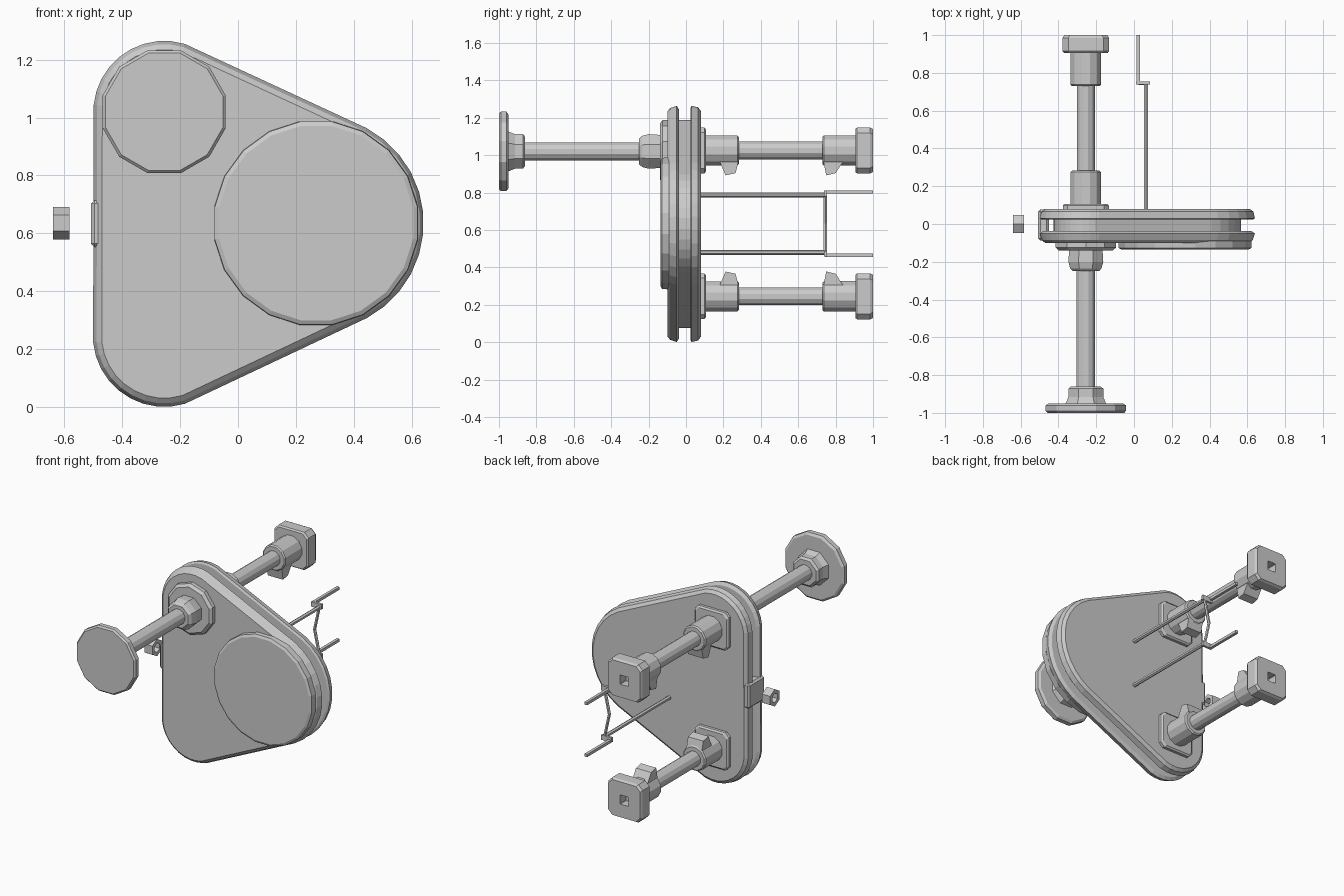
import bpy, bmesh, math
from mathutils import Vector

if "Cube" in bpy.data.objects:
    bpy.data.objects.remove(bpy.data.objects["Cube"])

TOP, LOW, BIG = (-0.255, 1.02), (-0.255, 0.247), (0.27, 0.635)
MID_Z = 0.6335


def loft(name, rings, along_x=False, closed=False):
    """Skin rings [(depth, [(u, z), ...]), ...] along y (or x)."""
    bm = bmesh.new()
    loops = []
    for d, pts in rings:
        loops.append([bm.verts.new((d, u, z) if along_x else (u, d, z)) for u, z in pts])
    n = len(loops[0])
    pairs = list(zip(loops, loops[1:]))
    if closed:
        pairs.append((loops[-1], loops[0]))
    else:
        bm.faces.new(loops[0])
        bm.faces.new(loops[-1])
    for a, b in pairs:
        for i in range(n):
            j = (i + 1) % n
            bm.faces.new((a[i], a[j], b[j], b[i]))
    bmesh.ops.recalc_face_normals(bm, faces=bm.faces)
    me = bpy.data.meshes.new(name)
    bm.to_mesh(me)
    bm.free()
    ob = bpy.data.objects.new(name, me)
    bpy.context.collection.objects.link(ob)
    return ob


def circle(c, r, n):
    return [(c[0] + r * math.cos((i + 0.5) * math.tau / n),
             c[1] + r * math.sin((i + 0.5) * math.tau / n)) for i in range(n)]


def turned(name, c, n, profile):
    return loft(name, [(y, circle(c, r, n)) for y, r in profile])


def square(c, h, k):
    """Square with chamfered corners: half size h, chamfer k."""
    s = [(h, -h + k), (h, h - k), (h - k, h), (-h + k, h),
         (-h, h - k), (-h, -h + k), (-h + k, -h), (h - k, -h)]
    return [(c[0] + x, c[1] + z) for x, z in s]


def outline(inset, n=32):
    """Rounded triangle wrapped round the three wheel circles."""
    circles = [(TOP, 0.245), (LOW, 0.247), (BIG, 0.372)]
    pts = []
    for i in range(n):
        a = (i + 0.5) * math.tau / n
        d = (math.cos(a), math.sin(a))
        c, r = max(circles, key=lambda q: q[0][0] * d[0] + q[0][1] * d[1] + q[1])
        pts.append((c[0] + (r - inset) * d[0], c[1] + (r - inset) * d[1]))
    return pts


def box(name, lo, hi, bevel=0.0):
    pts = [(lo[0], lo[2]), (hi[0], lo[2]), (hi[0], hi[2]), (lo[0], hi[2])]
    ob = loft(name, [(lo[1], pts), (hi[1], pts)])
    if bevel:
        m = ob.modifiers.new("bevel", 'BEVEL')
        m.width, m.segments = bevel, 1
    return ob


def bar(name, a, b, r, n=6):
    """Straight rod between two points."""
    a, b = Vector(a), Vector(b)
    bpy.ops.mesh.primitive_cylinder_add(vertices=n, radius=r, depth=(b - a).length,
                                        location=(a + b) / 2)
    ob = bpy.context.object
    ob.name = name
    ob.rotation_euler = (b - a).to_track_quat('Z', 'Y').to_euler()


# Body: two bevelled plates with a recessed belt core between them
loft("front_plate", [(-0.10, outline(0.03)), (-0.085, outline(0.012)),
                     (-0.05, outline(0.0)), (-0.037, outline(0.02))])
loft("belt_core", [(-0.04, outline(0.075)), (0.03, outline(0.075))])
loft("back_plate", [(0.023, outline(0.012)), (0.03, outline(0.0)),
                    (0.065, outline(0.008)), (0.08, outline(0.028))])

# Raised wheel covers on the front
turned("large_cover", BIG, 20, [(-0.09, 0.357), (-0.128, 0.355), (-0.136, 0.34)])
turned("small_cover", TOP, 10, [(-0.09, 0.168), (-0.125, 0.168), (-0.14, 0.15)])

# Front shaft with hub and disc
turned("front_hub", TOP, 8, [(-0.13, 0.095), (-0.20, 0.1), (-0.235, 0.09), (-0.25, 0.075)])
turned("front_shaft", TOP, 12, [(-0.13, 0.05), (-0.96, 0.05)])
turned("front_collar", TOP, 8, [(-0.86, 0.085), (-0.872, 0.1), (-0.915, 0.1), (-0.96, 0.12)])
turned("front_disc", TOP, 12, [(-0.95, 0.205), (-0.96, 0.22), (-0.99, 0.22), (-1.0, 0.21)])

# Two rear legs, mirrored about the middle height
for tag, c, s in (("upper", (-0.255, 1.025), -1), ("lower", (-0.255, 0.245), 1)):
    loft(tag + "_mount", [(0.07, square(c, 0.122, 0.025)), (0.098, square(c, 0.122, 0.025)),
                          (0.107, square(c, 0.112, 0.025))])
    turned(tag + "_socket", c, 12, [(0.10, 0.083), (0.275, 0.083), (0.283, 0.075)])
    turned(tag + "_shaft", c, 12, [(0.1, 0.049), (0.93, 0.049)])
    turned(tag + "_foot_socket", c, 12, [(0.73, 0.076), (0.738, 0.084), (0.91, 0.084)])
    # Foot block with a square hole in its end
    loft(tag + "_foot", [(0.905, square(c, 0.115, 0.03)), (0.915, square(c, 0.123, 0.03)),
                         (0.985, square(c, 0.123, 0.03)), (1.0, square(c, 0.115, 0.03)),
                         (1.0, square(c, 0.03, 0.003)), (0.94, square(c, 0.03, 0.003))])
    # Tapered clamp lugs facing the middle
    for part, y0, y1, y2, y3 in (("_clamp", 0.18, 0.212, 0.265, 0.28),
                                 ("_foot_clamp", 0.735, 0.75, 0.80, 0.84)):
        z0, z1 = c[1] + s * 0.06, c[1] + s * 0.133
        w0, w1 = 0.055, 0.04
        bm_pts = [(y0, z0), (y1, z1), (y2, z1 - s * 0.012), (y3, z0)]
        loft(tag + part, [(c[0] - w0, bm_pts), (c[0] + w0, bm_pts)], along_x=True)

# Thin cranked wire rods at the back
knee = Vector((0.03, 0.745, MID_Z))
for tag, z, z_end in (("upper", 0.787, 0.803), ("lower", 0.48, 0.465)):
    bar(tag + "_rod", (0.064, 0.07, z), (0.064, 0.75, z), 0.013)
    bar(tag + "_crank", (0.064, 0.745, z), knee, 0.01)
    box(tag + "_rod_step", (0.01, 0.738, min(z, z_end) - 0.008),
        (0.085, 0.754, max(z, z_end) + 0.008))
    box(tag + "_rod_tip", (0.012, 0.745, z_end - 0.009), (0.031, 1.0, z_end + 0.009))

# Clip on the left edge, with the separate nut beside it
box("edge_clip", (-0.508, -0.088, 0.552), (-0.45, 0.078, 0.714), 0.012)
nut = (0.0, 0.635)
loft("nut", [(-0.64, circle(nut, 0.056, 6)), (-0.582, circle(nut, 0.056, 6)),
             (-0.582, circle(nut, 0.03, 6)), (-0.64, circle(nut, 0.03, 6))],
     along_x=True, closed=True)
